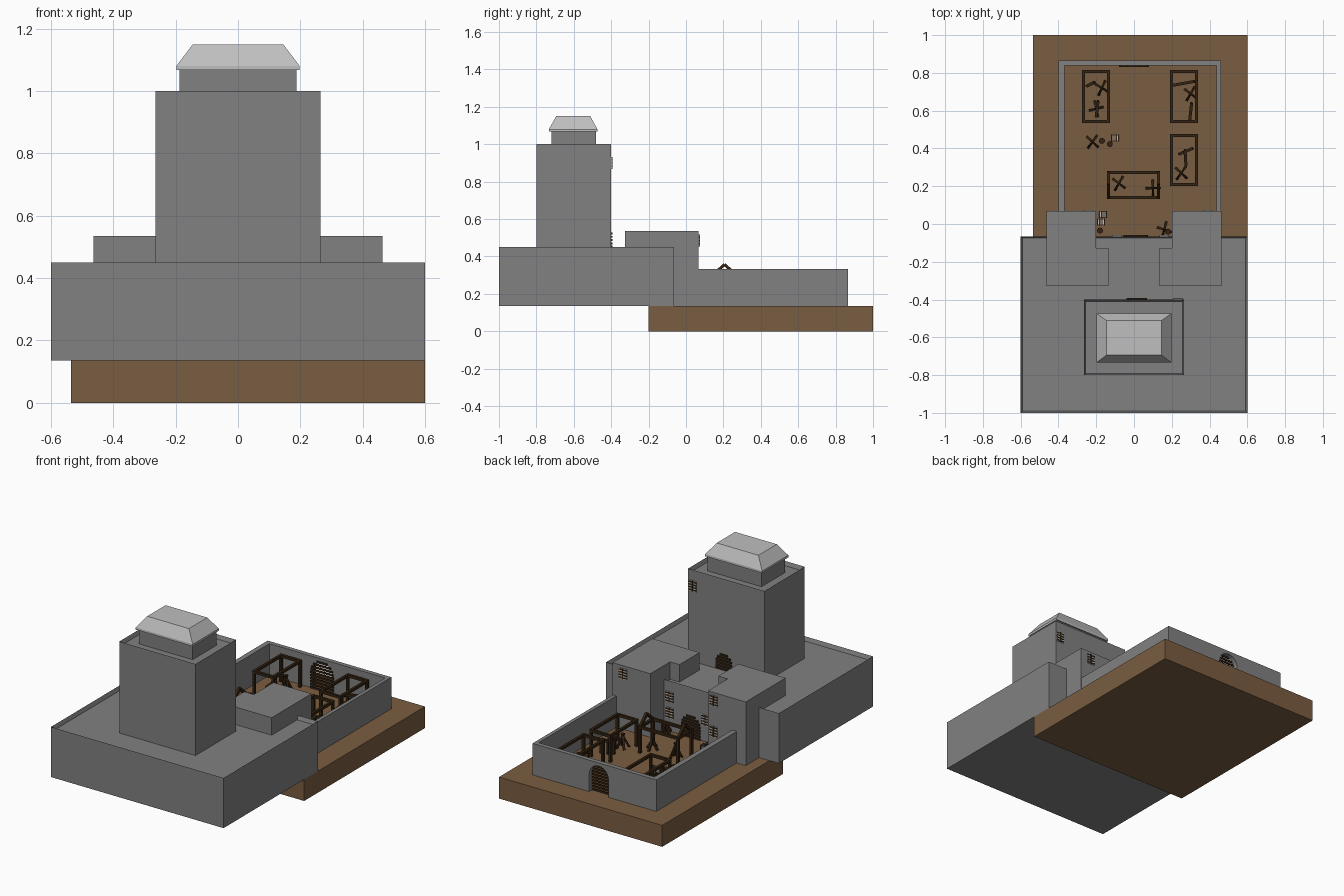
import bpy, bmesh, math
from mathutils import Vector, Matrix

if "Cube" in bpy.data.objects:
    bpy.data.objects.remove(bpy.data.objects["Cube"])


def mat(name, c):
    m = bpy.data.materials.new(name)
    m.diffuse_color = (*c, 1)
    m.use_nodes = True
    m.node_tree.nodes["Principled BSDF"].inputs["Base Color"].default_value = m.diffuse_color
    return m


STONE = mat("grey stone", (0.22, 0.22, 0.22))
PALE = mat("pale grey", (0.52, 0.52, 0.52))
EARTH = mat("brown earth", (0.195, 0.11, 0.052))
WOOD = mat("dark wood", (0.034, 0.017, 0.006))


def finish(name, bm, *mats):
    bmesh.ops.recalc_face_normals(bm, faces=bm.faces)
    me = bpy.data.meshes.new(name)
    bm.to_mesh(me)
    bm.free()
    for m in mats:
        me.materials.append(m)
    ob = bpy.data.objects.new(name, me)
    bpy.context.collection.objects.link(ob)
    return ob


def add_box(bm, x0, x1, y0, y1, z0, z1, idx=0):
    m = Matrix.Translation(((x0 + x1) / 2, (y0 + y1) / 2, (z0 + z1) / 2)) @ \
        Matrix.Diagonal((x1 - x0, y1 - y0, z1 - z0, 1))
    vs = bmesh.ops.create_cube(bm, size=1, matrix=m)["verts"]
    for f in {f for v in vs for f in v.link_faces}:
        f.material_index = idx


def box(name, m, *dims):
    bm = bmesh.new()
    add_box(bm, *dims)
    return finish(name, bm, m)


def rimmed_box(name, m, *dims, rim=0.013, depth=0.025):
    """Box whose top is sunk inside a thin parapet."""
    bm = bmesh.new()
    add_box(bm, *dims)
    bm.normal_update()
    top = max(bm.faces, key=lambda f: f.normal.z)
    bmesh.ops.inset_region(bm, faces=[top], thickness=rim)
    bmesh.ops.translate(bm, verts=top.verts, vec=(0, 0, -depth))
    return finish(name, bm, m)


def add_beam(bm, a, b, t):
    """Square bar from a to b."""
    a, b = Vector(a), Vector(b)
    d = b - a
    m = Matrix.Translation((a + b) / 2) @ d.to_track_quat('Z', 'Y').to_matrix().to_4x4() \
        @ Matrix.Diagonal((t, t, d.length, 1))
    bmesh.ops.create_cube(bm, size=1, matrix=m)


# Ground, keep and tower
G = 0.135
box("ground", EARTH, -0.535, 0.6, -0.2, 1, 0, G)
rimmed_box("keep", STONE, -0.6, 0.6, -1, -0.065, G, 0.45)
rimmed_box("tower", STONE, -0.265, 0.265, -0.8, -0.4, 0.42, 1.0)
box("tower_cap", STONE, -0.187, 0.187, -0.718, -0.482, 0.97, 1.07)

# Hipped roof with eave
bm = bmesh.new()
rings = [[bm.verts.new((sx * hx, -0.603 + sy * hy, z)) for sx, sy in ((-1, -1), (1, -1), (1, 1), (-1, 1))]
         for hx, hy, z in ((0.198, 0.13, 1.067), (0.198, 0.13, 1.08), (0.145, 0.091, 1.15))]
bm.faces.new(rings[0])
bm.faces.new(rings[-1])
for a, b in zip(rings, rings[1:]):
    for i in range(4):
        bm.faces.new((a[i], a[(i + 1) % 4], b[(i + 1) % 4], b[i]))
finish("tower_roof", bm, PALE)

# L-shaped gate wings
for side, s in (("left", -1), ("right", 1)):
    bm = bmesh.new()
    pts = [(0.463, 0.068), (0.2, 0.068), (0.2, -0.128), (0.135, -0.128), (0.135, -0.327), (0.463, -0.327)]
    low = bm.faces.new([bm.verts.new((s * x, y, G)) for x, y in pts])
    ext = bmesh.ops.extrude_face_region(bm, geom=[low])["geom"]
    bmesh.ops.translate(bm, verts=[v for v in ext if isinstance(v, bmesh.types.BMVert)], vec=(0, 0, 0.4))
    finish(side + "_wing", bm, STONE)

# Courtyard walls, the back one with an arched opening
box("left_court_wall", STONE, -0.4, -0.368, 0.06, 0.85, G, 0.333)
box("right_court_wall", STONE, 0.437, 0.46, 0.06, 0.85, G, 0.333)
R, SPRING = 0.067, 0.246
arc = [(-R * math.cos(math.pi * i / 12), SPRING + R * math.sin(math.pi * i / 12)) for i in range(13)]
pts = [(-0.4, G), (-R, G)] + arc + [(R, G), (0.46, G), (0.46, 0.333), (-0.4, 0.333)]
bm = bmesh.new()
face = bm.faces.new([bm.verts.new((x, 0.838, z)) for x, z in pts])
ext = bmesh.ops.extrude_face_region(bm, geom=[face])["geom"]
bmesh.ops.translate(bm, verts=[v for v in ext if isinstance(v, bmesh.types.BMVert)], vec=(0, 0.028, 0))
finish("back_court_wall", bm, STONE)


def arched_slats(name, cx, y, z0, r, top, n=8):
    """Horizontal slats that follow an arch outline."""
    bm = bmesh.new()
    step = (top - z0) / n
    for i in range(n):
        z = z0 + i * step
        over = max(0, z + step * 0.55 - (top - r))
        w = math.sqrt(max(r * r - over * over, 1e-4))
        add_box(bm, cx - w, cx + w, y - 0.004, y + 0.004, z, z + step * 0.6)
    finish(name, bm, WOOD)


arched_slats("court_gate", 0, 0.834, G, 0.08, 0.322, 10)
arched_slats("keep_gate", 0.01, -0.062, G, 0.065, 0.278)
arched_slats("tower_door", 0.015, -0.397, 0.43, 0.055, 0.535, 6)


def window(name, x, y, z, w=0.052, h=0.066):
    """Pale plate with dark slats, on a back-facing wall."""
    bm = bmesh.new()
    add_box(bm, x - w / 2, x + w / 2, y - 0.003, y + 0.004, z - h / 2, z + h / 2, 0)
    for i in range(4):
        zz = z - h / 2 + h * (i + 0.5) / 4
        add_box(bm, x - w / 2, x + w / 2, y, y + 0.006, zz - 0.004, zz + 0.004, 1)
    add_box(bm, x - 0.004, x + 0.004, y, y + 0.006, z - h / 2, z + h / 2, 1)
    finish(name, bm, PALE, WOOD)


for i, (x, y, z) in enumerate([(0.233, -0.4, 0.9), (0.39, 0.068, 0.485), (-0.24, 0.068, 0.485),
                               (-0.24, 0.068, 0.29), (0.16, -0.065, 0.35), (0.16, -0.065, 0.25),
                               (-0.09, -0.065, 0.27)]):
    window(f"window_{i + 1}", x, y, z)


def stall(name, x0, x1, y0, y1, h=0.305, gable=False):
    """Open timber frame on four posts."""
    bm = bmesh.new()
    t = 0.016
    k = t / 2
    a, b, c, d = x0 + k, x1 - k, y0 + k, y1 - k
    for x in (a, b):
        for y in (c, d):
            add_beam(bm, (x, y, G), (x, y, h), t)
        add_beam(bm, (x, y0, h - k), (x, y1, h - k), t)
        if gable:
            m = (c + d) / 2
            for y in (c, d):
                add_beam(bm, (x, y, h - k), (x, m, 0.357), t)
    for y in (c, d):
        add_beam(bm, (x0, y, h - k), (x1, y, h - k), t)
    finish(name, bm, WOOD)


stall("stall_back_left", -0.275, -0.127, 0.535, 0.815)
stall("stall_back_right", 0.19, 0.339, 0.535, 0.815)
stall("stall_right", 0.19, 0.339, 0.2, 0.476)
stall("stall_middle", -0.143, 0.138, 0.132, 0.28, gable=True)

# Crossed-leg trestles and leaning poles around the courtyard
trestles = [(-0.17, 0.72, 0.10, 0.3), (-0.2, 0.61, 0.06, 1.0), (0.3, 0.69, 0.09, 0.2),
            (0.25, 0.27, 0.09, 0.1), (-0.08, 0.215, 0.10, 0.2), (0.1, 0.19, 0.07, 0.8),
            (-0.22, 0.435, 0.08, 0.1), (0.16, -0.03, 0.07, 0.5)]
for i, (x, y, h, ang) in enumerate(trestles):
    bm = bmesh.new()
    for k in range(4):
        a = ang + math.pi / 4 + k * math.pi / 2
        dx, dy = 0.035 * math.cos(a), 0.04 * math.sin(a)
        add_beam(bm, (x + dx, y + dy, G), (x - dx * 0.2, y - dy * 0.2, G + h), 0.012)
    finish(f"trestle_{i + 1}", bm, WOOD)

poles = [((-0.25, 0.73), (-0.21, 0.75)), ((-0.2, 0.57), (-0.19, 0.65)), ((0.21, 0.735), (0.32, 0.755)),
         ((0.295, 0.55), (0.305, 0.64)), ((0.24, 0.37), (0.31, 0.4)), ((0.275, 0.31), (0.27, 0.39))]
for i, (a, b) in enumerate(poles):
    bm = bmesh.new()
    add_beam(bm, (*a, G + 0.07), (*b, G + 0.085), 0.016)
    for x, y in (a, b):
        add_beam(bm, (x, y, G), (x, y, G + 0.075), 0.012)
    finish(f"bench_{i + 1}", bm, WOOD)

# Barrels and slatted crates
for i, (x, y) in enumerate([(-0.17, 0.44), (-0.128, 0.423), (-0.18, -0.035), (0.18, -0.04)]):
    bm = bmesh.new()
    bmesh.ops.create_cone(bm, cap_ends=True, segments=10, radius1=0.016, radius2=0.016, depth=0.05,
                          matrix=Matrix.Translation((x, y, G + 0.025)))
    finish(f"barrel_{i + 1}", bm, WOOD)
for i, (x, y) in enumerate([(-0.1, 0.455), (-0.165, 0.05), (-0.175, 0.01)]):
    bm = bmesh.new()
    add_box(bm, x - 0.022, x + 0.022, y - 0.016, y + 0.016, G, G + 0.04, 0)
    for k in range(4):
        xx = x - 0.018 + k * 0.012
        add_box(bm, xx - 0.003, xx + 0.003, y - 0.018, y + 0.018, G, G + 0.043, 1)
    finish(f"crate_{i + 1}", bm, PALE, WOOD)
